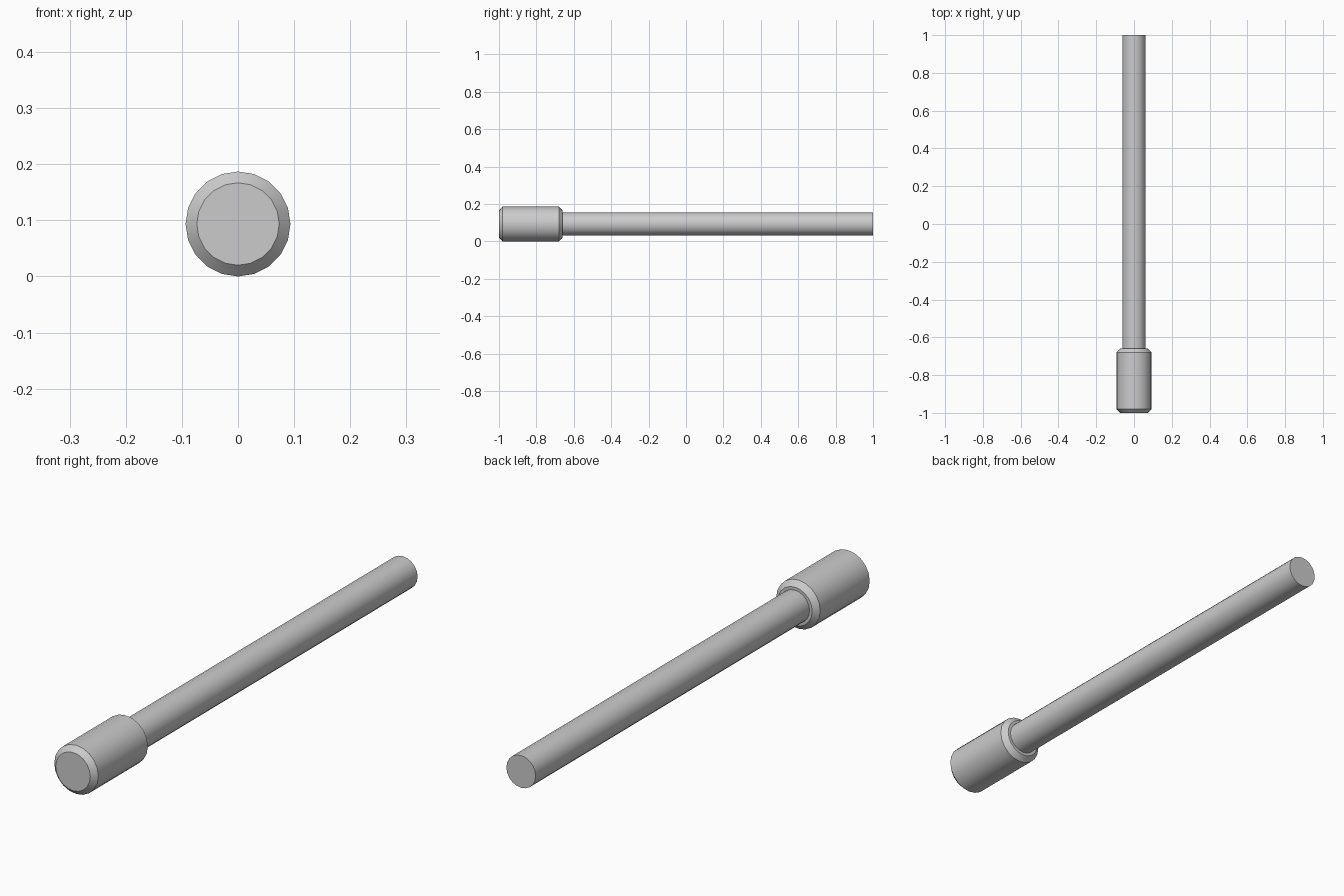
import bpy, bmesh, math

if "Cube" in bpy.data.objects:
    bpy.data.objects.remove(bpy.data.objects["Cube"])

SIDES = 20
AXIS_Z = 0.0935


def lathe(name, profile):
    """Capped round solid along y from (y, radius) pairs."""
    bm = bmesh.new()
    rings = []
    for y, r in profile:
        ring = []
        for i in range(SIDES):
            a = 2 * math.pi * i / SIDES
            ring.append(bm.verts.new((r * math.sin(a), y, AXIS_Z + r * math.cos(a))))
        rings.append(ring)
    for a, b in zip(rings, rings[1:]):
        for i in range(SIDES):
            j = (i + 1) % SIDES
            bm.faces.new((a[i], a[j], b[j], b[i]))
    bm.faces.new(rings[0])
    bm.faces.new(rings[-1])
    bmesh.ops.recalc_face_normals(bm, faces=bm.faces)
    mesh = bpy.data.meshes.new(name)
    bm.to_mesh(mesh)
    bm.free()
    obj = bpy.data.objects.new(name, mesh)
    bpy.context.collection.objects.link(obj)
    bpy.ops.object.select_all(action='DESELECT')
    obj.select_set(True)
    bpy.context.view_layer.objects.active = obj
    bpy.ops.object.shade_smooth_by_angle(angle=math.radians(30))
    return obj


# Chamfered cylindrical head
lathe("head", [(-1.0, 0.0735), (-0.98, 0.0935), (-0.68, 0.0935), (-0.66, 0.0735)])

# Long plain shaft, set slightly into the head
lathe("shaft", [(-0.67, 0.062), (1.0, 0.062)])
